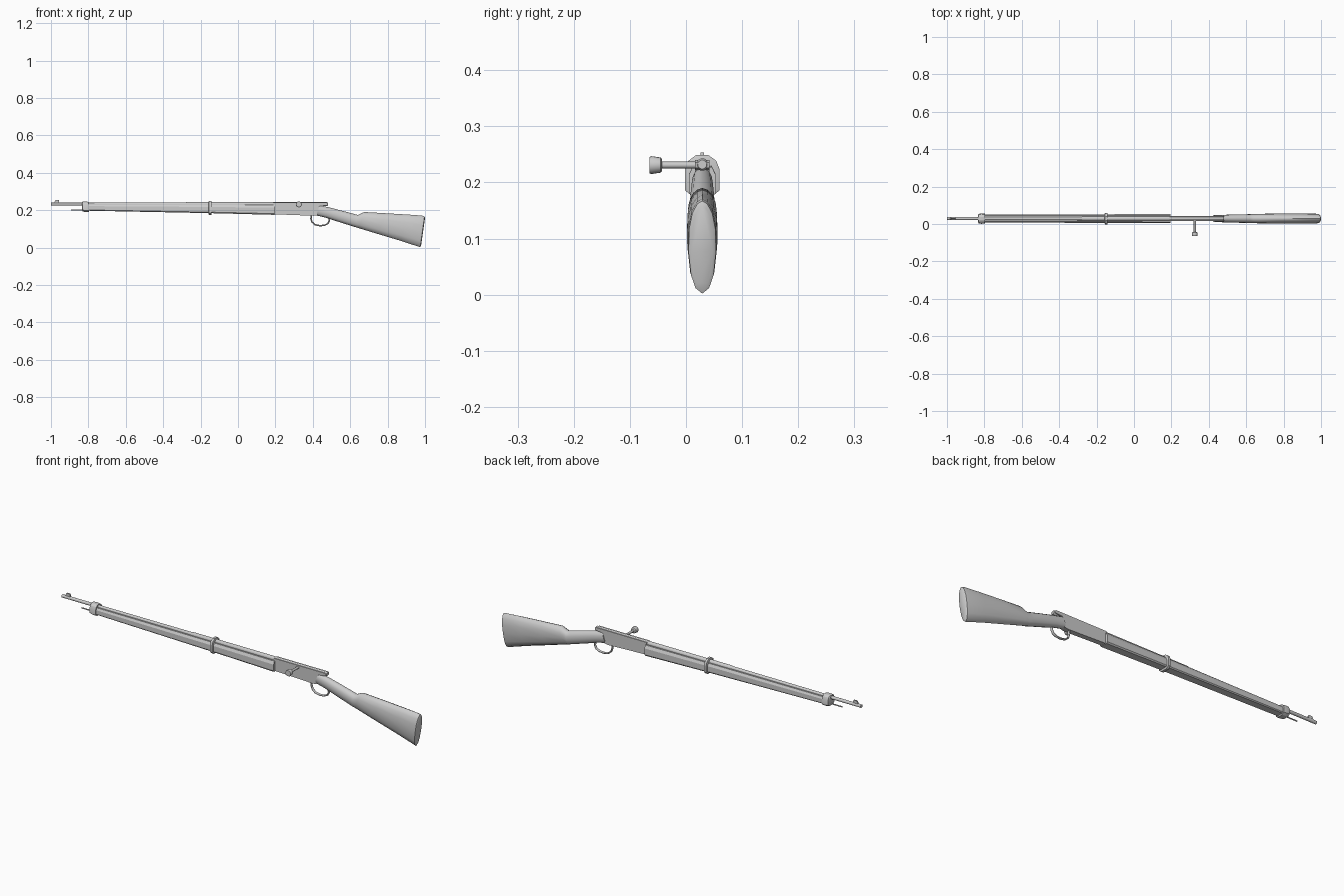
import bpy, bmesh, math
from mathutils import Vector, Matrix

if "Cube" in bpy.data.objects:
    bpy.data.objects.remove(bpy.data.objects["Cube"])

CY = 0.029  # y of the rifle's centre plane


def finish(name, bm, smooth=None):
    bmesh.ops.recalc_face_normals(bm, faces=bm.faces)
    me = bpy.data.meshes.new(name)
    bm.to_mesh(me)
    bm.free()
    ob = bpy.data.objects.new(name, me)
    bpy.context.collection.objects.link(ob)
    if smooth:
        bpy.ops.object.select_all(action='DESELECT')
        bpy.context.view_layer.objects.active = ob
        ob.select_set(True)
        bpy.ops.object.shade_smooth_by_angle(angle=math.radians(smooth))
    return ob


def skin(name, rings, smooth=None, closed=False):
    bm = bmesh.new()
    vs = [[bm.verts.new(p) for p in r] for r in rings]
    n = len(rings[0])
    pairs = list(zip(vs, vs[1:])) + ([(vs[-1], vs[0])] if closed else [])
    for a, b in pairs:
        for i in range(n):
            bm.faces.new((a[i], a[(i + 1) % n], b[(i + 1) % n], b[i]))
    if not closed:
        bm.faces.new(vs[0])
        bm.faces.new(vs[-1])
    return finish(name, bm, smooth)


def lathe(name, profile, axis, origin, sides=16):
    """Round part from (distance, radius) pairs along axis."""
    rot = Vector((0, 0, 1)).rotation_difference(Vector(axis)).to_matrix()
    rings = [[Vector(origin) + rot @ Vector((r * math.cos(t), r * math.sin(t), d))
              for t in [2 * math.pi * i / sides for i in range(sides)]]
             for d, r in profile]
    return skin(name, rings, 40)


def prism(name, profile, half):
    """x-z outline extruded symmetrically in y."""
    return skin(name, [[(x, CY + s * half, z) for x, z in profile] for s in (-1, 1)])


def section(x, zb, zt, w, shape):
    """Cross-section from (half-width fraction, height fraction), mirrored."""
    pts = shape + [(-a, b) for a, b in reversed(shape)]
    return [(x, CY + a * w, zb + b * (zt - zb)) for a, b in pts]


# Barrel with thicker rear, and front sight
lathe("barrel", [(0, .0055), (0, .008), (.2, .008), (.72, .009), (.725, .011), (1.22, .011)],
      (1, 0, 0), (-1, CY, .232))
lathe("muzzle_bore", [(-.001, .005), (.01, .005)], (1, 0, 0), (-.999, CY, .232), 12)
prism("front_sight", [(-.985, .236), (-.955, .236), (-.957, .253), (-.976, .253)], .0035)
lathe("cleaning_rod", [(0, .003), (.1, .003)], (1, 0, 0), (-.893, CY, .200), 10)

# Fore stock with flat sides and bevelled upper edges
fore = [(.8, 0), (1, .12), (1, .72), (.72, 1)]
skin("fore_stock", [section(-.80, .197, .231, .021, fore),
                    section(-.15, .184, .230, .023, fore),
                    section(.195, .175, .228, .024, fore)])

# Bands: closed loops around stock and barrel
band = [(.55, 0), (1, .15), (1, .65), (.8, .86), (.35, 1)]
for name, parts in (
        ("front_band", [(-.835, .210, .243, .016), (-.831, .193, .245, .025),
                        (-.815, .190, .246, .028), (-.797, .190, .244, .026)]),
        ("middle_band", [(-.157, .179, .244, .026), (-.155, .175, .249, .031),
                         (-.143, .175, .249, .031), (-.141, .179, .244, .026)])):
    skin(name, [section(*p, band) for p in parts], 30)

# Receiver with rear tang
prism("receiver", [(.19, .178), (.405, .170), (.425, .173), (.437, .222), (.478, .226),
                   (.48, .236), (.472, .240), (.19, .240)], .013)
lathe("receiver_tube", [(0, .011), (.285, .011), (.29, .008)], (1, 0, 0), (.19, CY, .232))

# Bolt handle and knob
lathe("bolt_handle", [(0, .006), (.076, .006)], (0, -1, 0), (.325, CY, .231), 12)
lathe("bolt_knob", [(0, .011), (.002, .0135), (.019, .016), (.022, .0145)],
      (0, -1, 0), (.325, -.043, .231), 16)

# Butt stock, lofted along wrist, comb and butt
oval = [(.0, 0), (.5, .06), (.82, .2), (1, .45), (.95, .7), (.72, .87), (.35, .97), (0, 1)]


def butt_ring(xb, zb, xt, zt, w):
    pts = oval + [(-a, b) for a, b in reversed(oval[1:-1])]
    return [(xb + b * (xt - xb), CY + a * w, zb + b * (zt - zb)) for a, b in pts]


skin("butt_stock", [butt_ring(*r) for r in [
    (.418, .172, .437, .226, .018), (.47, .160, .49, .214, .020),
    (.53, .140, .56, .196, .022), (.59, .121, .62, .180, .023),
    (.625, .110, .640, .174, .024), (.645, .104, .675, .190, .025),
    (.75, .072, .78, .184, .027), (.87, .036, .90, .177, .0275),
    (.962, .006, .985, .171, .026), (.974, .002, .997, .167, .0245),
    (.979, .012, 1.0, .158, .019)]], 40)

# Trigger guard: bent round bar
path = [(.392, .178), (.390, .155), (.396, .136), (.412, .122), (.437, .117),
        (.462, .119), (.480, .128), (.487, .142), (.486, .160)]
rings = []
for i, (x, z) in enumerate(path):
    a, b = Vector(path[max(i - 1, 0)]), Vector(path[min(i + 1, len(path) - 1)])
    t = (b - a).normalized()
    rings.append([(x - t.y * .004 * math.cos(q), CY + .007 * math.sin(q), z + t.x * .004 * math.cos(q))
                  for q in [2 * math.pi * k / 10 for k in range(10)]])
skin("trigger_guard", rings, 40)
